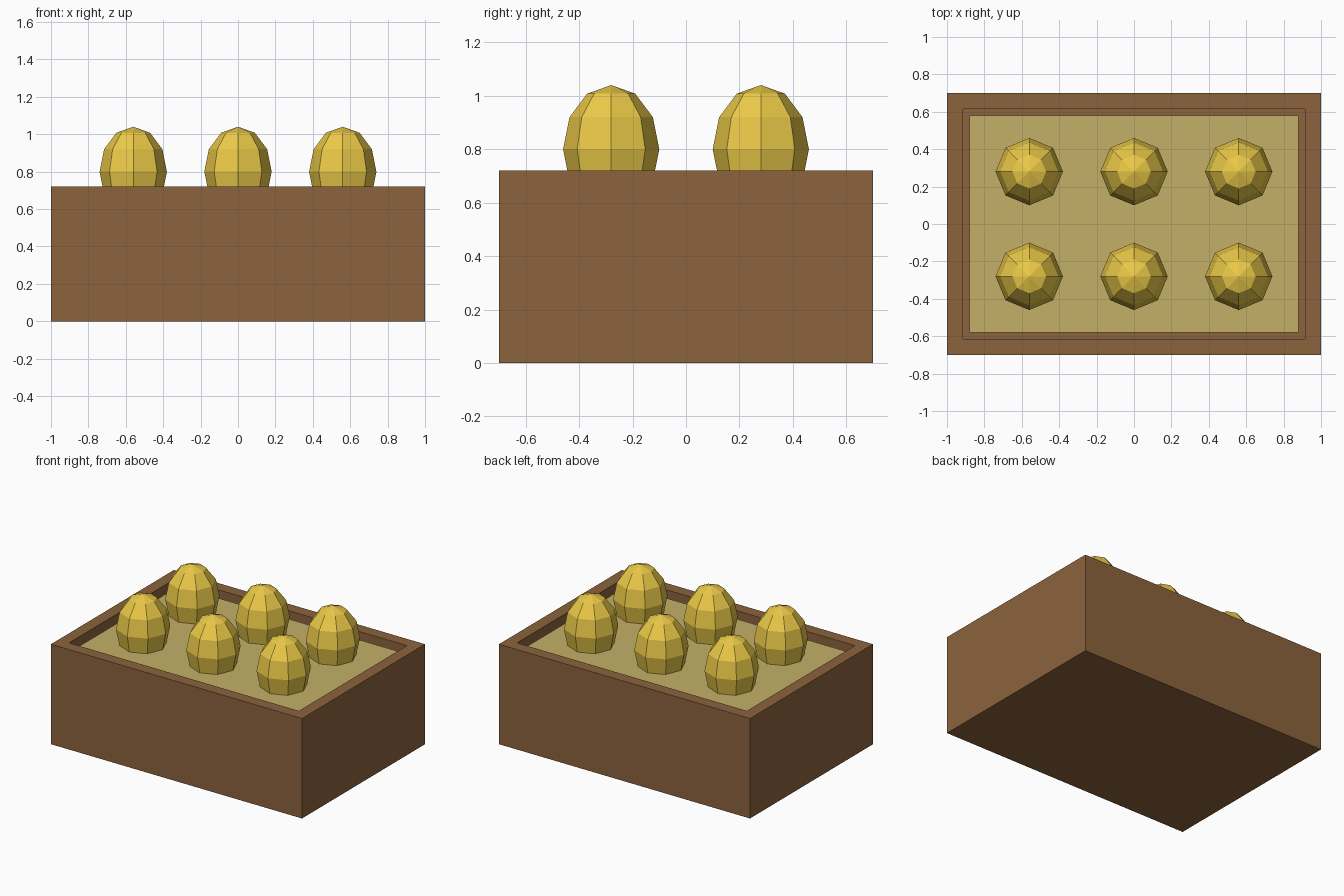
import bpy
import bmesh
from mathutils import Matrix, Vector

if "Cube" in bpy.data.objects:
    bpy.data.objects.remove(bpy.data.objects["Cube"])


def material(name, rgb):
    # sRGB values converted to Blender's linear colour
    mat = bpy.data.materials.new(name)
    mat.diffuse_color = (*[((c + 0.055) / 1.055) ** 2.4 for c in rgb], 1)
    mat.use_nodes = True
    mat.node_tree.nodes["Principled BSDF"].inputs["Base Color"].default_value = mat.diffuse_color
    return mat


def add_object(name, bm, mat, location=(0, 0, 0)):
    mesh = bpy.data.meshes.new(name)
    bm.to_mesh(mesh)
    bm.free()
    mesh.materials.append(mat)
    obj = bpy.data.objects.new(name, mesh)
    obj.location = location
    bpy.context.collection.objects.link(obj)
    return obj


def box(size, z_bottom):
    bm = bmesh.new()
    bmesh.ops.create_cube(bm, size=1)
    bmesh.ops.scale(bm, vec=size, verts=bm.verts)
    bmesh.ops.translate(bm, vec=(0, 0, z_bottom + size[2] / 2), verts=bm.verts)
    return bm


wood = material("wood", (0.55, 0.39, 0.24))
straw = material("straw", (0.77, 0.69, 0.41))
gold = material("gold", (0.92, 0.79, 0.28))

WALL, HEIGHT, STRAW_TOP = 0.12, 0.72, 0.68

# Open crate: inset the top face and sink it to make the cavity
bm = box((2, 1.4, HEIGHT), 0)
bm.normal_update()
top = max(bm.faces, key=lambda f: f.calc_center_median().z)
bmesh.ops.inset_region(bm, faces=[top], thickness=WALL)
cavity = bmesh.ops.extrude_discrete_faces(bm, faces=[top])["faces"][0]
bmesh.ops.translate(bm, vec=Vector((0, 0, WALL - HEIGHT)), verts=cavity.verts)
add_object("crate", bm, wood)

# Straw bed filling the cavity
add_object("straw_bed", box((1.76, 1.16, STRAW_TOP - WALL), WALL), straw)

# Low-poly eggs in two rows of three
for row, y in enumerate((-0.28, 0.28)):
    for col, x in enumerate((-0.56, 0, 0.56)):
        bm = bmesh.new()
        bmesh.ops.create_uvsphere(bm, u_segments=8, v_segments=6, radius=1,
                                  matrix=Matrix.Diagonal((0.18, 0.18, 0.24, 1)))
        add_object(f"egg_{row * 3 + col + 1}", bm, gold, (x, y, 0.80))
